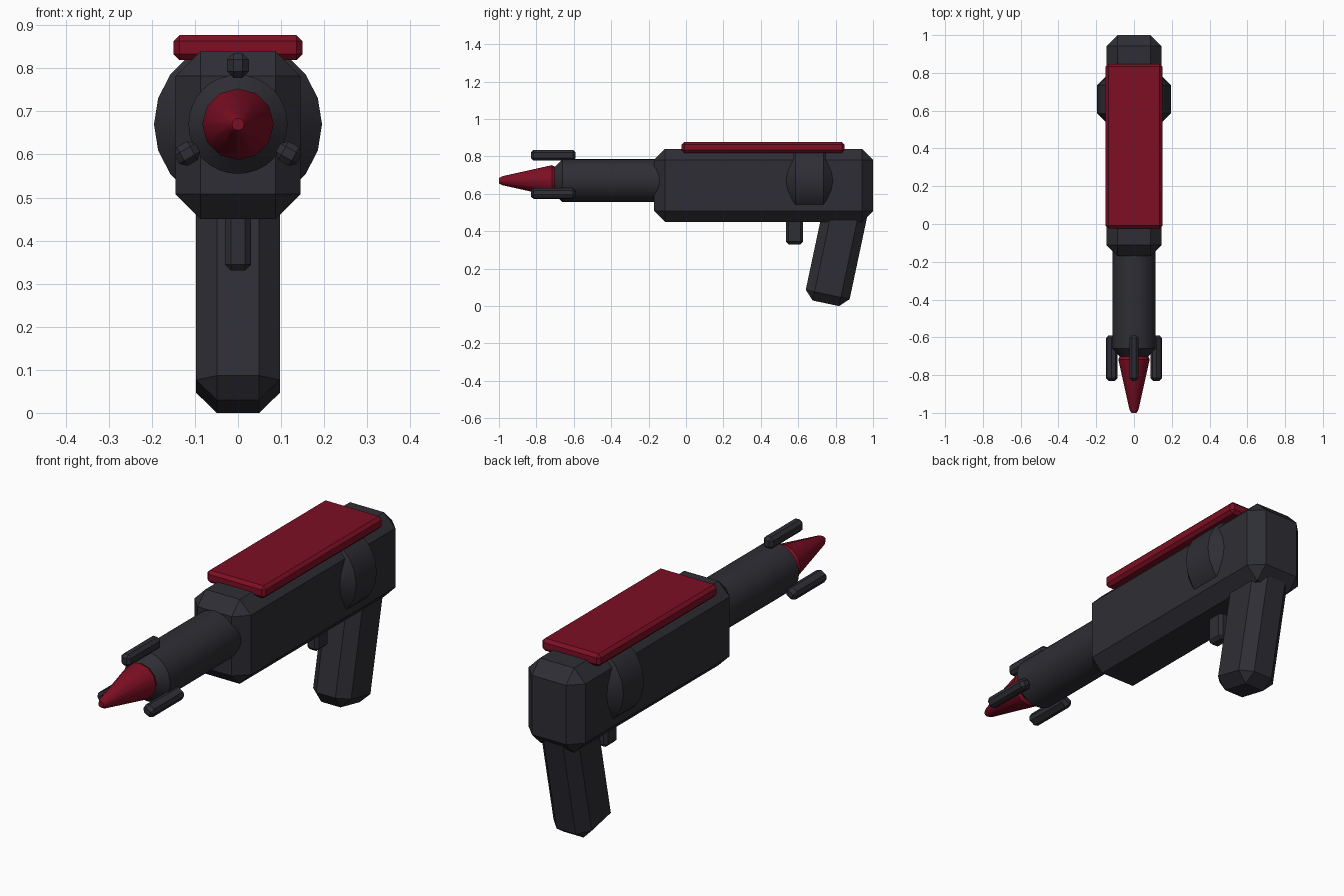
import bpy, bmesh, math
from mathutils import Matrix

if "Cube" in bpy.data.objects:
    bpy.data.objects.remove(bpy.data.objects["Cube"])


def material(name, rgb):
    m = bpy.data.materials.new(name)
    m.diffuse_color = (*rgb, 1.0)
    m.use_nodes = True
    m.node_tree.nodes["Principled BSDF"].inputs["Base Color"].default_value = m.diffuse_color
    return m


DARK = material("dark_gunmetal", (0.027, 0.027, 0.035))
RED = material("deep_red", (0.205, 0.0045, 0.017))
AXIS_Z = 0.67  # height of the barrel axis


def finish(name, bm, mat):
    bmesh.ops.recalc_face_normals(bm, faces=bm.faces)
    mesh = bpy.data.meshes.new(name)
    bm.to_mesh(mesh)
    bm.free()
    mesh.materials.append(mat)
    ob = bpy.data.objects.new(name, mesh)
    bpy.context.collection.objects.link(ob)
    return ob


def chamfer_box(name, size, loc, bevel, mat, rot=(0, 0, 0)):
    bm = bmesh.new()
    bmesh.ops.create_cube(bm, size=1, matrix=Matrix.Diagonal((*size, 1)))
    bmesh.ops.bevel(bm, geom=bm.edges[:], offset=bevel, segments=1,
                    affect='EDGES', clamp_overlap=True)
    ob = finish(name, bm, mat)
    ob.location = loc
    ob.rotation_euler = rot
    return ob


def lathe_y(name, profile, sides, mat):
    """Revolve (y, radius) points about the barrel axis and cap both ends."""
    bm = bmesh.new()
    rings = []
    for y, r in profile:
        rings.append([bm.verts.new((r * math.cos(2 * math.pi * i / sides), y,
                                    AXIS_Z + r * math.sin(2 * math.pi * i / sides)))
                      for i in range(sides)])
    for a, b in zip(rings, rings[1:]):
        for i in range(sides):
            j = (i + 1) % sides
            bm.faces.new((a[i], a[j], b[j], b[i]))
    bm.faces.new(rings[0])
    bm.faces.new(rings[-1])
    ob = finish(name, bm, mat)
    bpy.ops.object.select_all(action='DESELECT')
    ob.select_set(True)
    bpy.context.view_layer.objects.active = ob
    bpy.ops.object.shade_smooth_by_angle(angle=math.radians(31))
    return ob


# Main body and top plate
chamfer_box("body", (0.29, 1.17, 0.39), (0, 0.415, 0.645), 0.058, DARK)
chamfer_box("top_plate", (0.30, 0.87, 0.058), (0, 0.412, 0.848), 0.014, RED)

# Slanted grip and trigger
chamfer_box("grip", (0.194, 0.24, 0.60), (0, 0.81, 0.308), 0.048, DARK,
            (math.radians(-12), 0, 0))
chamfer_box("trigger", (0.06, 0.09, 0.18), (0, 0.58, 0.42), 0.014, DARK)

# Drum bulging out of both sides of the body
lathe_y("side_drum", [(0.53, 0.14), (0.585, 0.195), (0.735, 0.195), (0.79, 0.14)],
        20, DARK)

# Barrel with chamfered muzzle, and the pointed tip
lathe_y("barrel", [(-0.71, 0.066), (-0.66, 0.115), (-0.10, 0.115)], 32, DARK)
lathe_y("tip", [(-1.0, 0.014), (-0.982, 0.024), (-0.717, 0.083), (-0.70, 0.074)],
        12, RED)

# Three prongs spaced around the muzzle
for k in range(3):
    a = math.radians(90 + 120 * k)
    chamfer_box(f"prong_{k + 1}", (0.056, 0.24, 0.05),
                (0.136 * math.cos(a), -0.71, AXIS_Z + 0.136 * math.sin(a)),
                0.014, DARK, (0, -a, 0))
